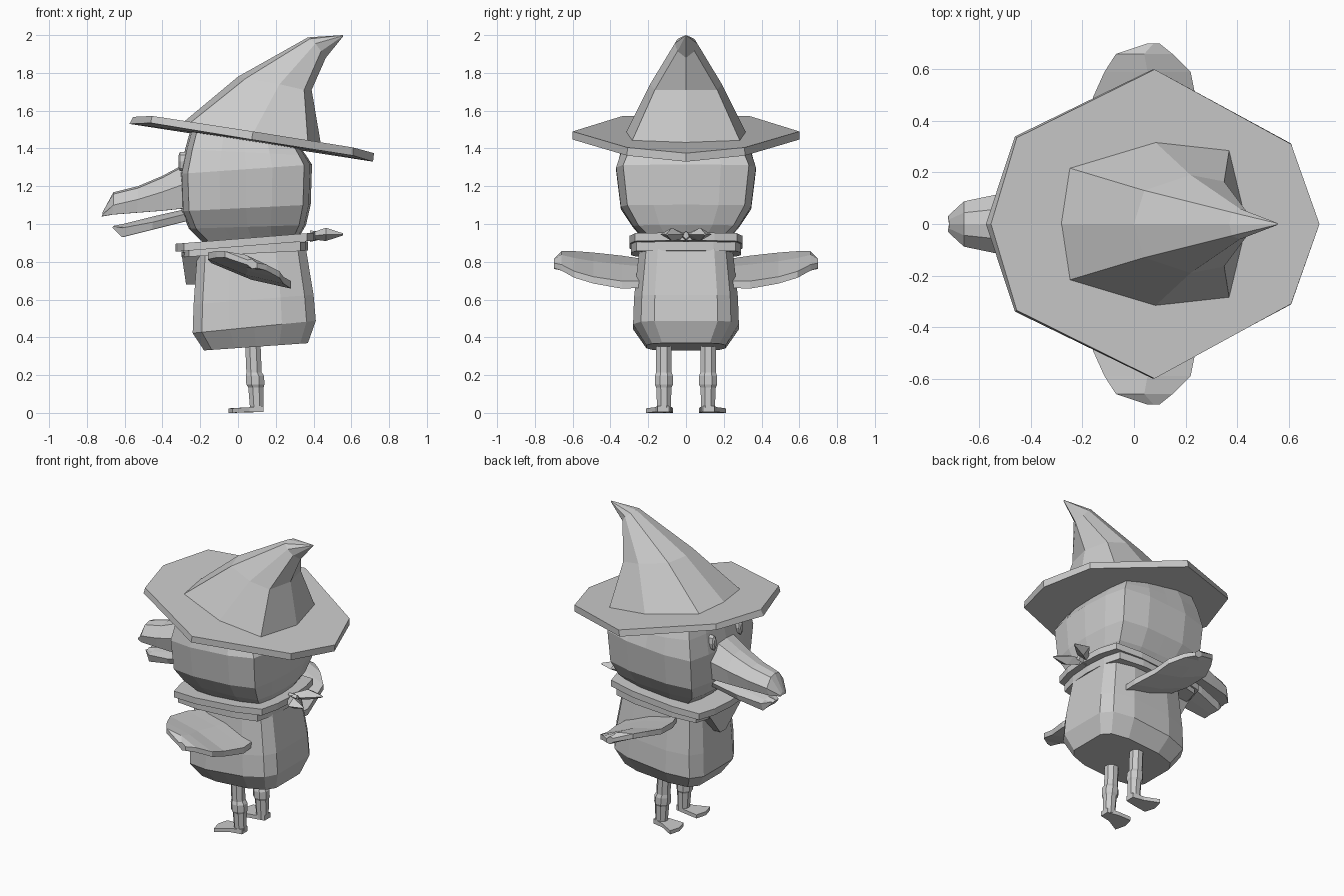
import bpy, bmesh, math
from mathutils import Vector

if "Cube" in bpy.data.objects:
    bpy.data.objects.remove(bpy.data.objects["Cube"])

grey = bpy.data.materials.new("plain_grey")
grey.diffuse_color = (0.6, 0.6, 0.6, 1)
grey.use_nodes = True
grey.node_tree.nodes["Principled BSDF"].inputs["Base Color"].default_value = grey.diffuse_color


def loft(name, rings, mirror=False):
    """Skin a list of equal-length rings into a closed flat-shaded solid."""
    bm = bmesh.new()
    loops = [[bm.verts.new(p) for p in ring] for ring in rings]
    n = len(loops[0])
    for a, b in zip(loops, loops[1:]):
        for i in range(n):
            j = (i + 1) % n
            bm.faces.new((a[i], a[j], b[j], b[i]))
    bm.faces.new(loops[0][::-1])
    bm.faces.new(loops[-1])
    bmesh.ops.remove_doubles(bm, verts=bm.verts, dist=0.0005)
    bmesh.ops.recalc_face_normals(bm, faces=bm.faces)
    mesh = bpy.data.meshes.new(name)
    bm.to_mesh(mesh)
    bm.free()
    mesh.materials.append(grey)
    obj = bpy.data.objects.new(name, mesh)
    bpy.context.collection.objects.link(obj)
    if mirror:  # second copy on the other side of y = 0
        mod = obj.modifiers.new("mirror", 'MIRROR')
        mod.use_axis = (False, True, False)
        mod.use_mirror_merge = False
    return obj


def both(half):
    """Complete a half ring (y >= 0, ends on y = 0) symmetrically."""
    return half + [(x, -y, z) for x, y, z in half[-2:0:-1]]


SQUARE = [(1, 0), (.97, .5), (.88, .9), (.4, 1), (0, 1),
          (-.4, 1), (-.88, .9), (-.97, .5), (-1, 0)]
ROUNDED = [(1, 0), (1, .6), (.85, .85), (.45, 1), (0, 1),
           (-.4, 1), (-.85, .85), (-1, .55), (-1, 0)]


def section(shape, x0, x1, w, z, slope):
    """Tilted horizontal cross-section between x0 and x1, half width w."""
    c, h = (x0 + x1) / 2, (x1 - x0) / 2
    return both([(c + u * h, v * w, z + u * h * slope) for u, v in shape])


# head
loft("head", [section(SQUARE, *s) for s in (
    (-.18, .33, .22, .92, .09), (-.26, .36, .28, .985, .03),
    (-.30, .385, .345, 1.085, .05), (-.308, .392, .37, 1.29, .07),
    (-.28, .36, .345, 1.38, -.05), (-.25, .33, .31, 1.455, -.17))])

# body
loft("body", [section(ROUNDED, *s) for s in (
    (-.18, .37, .21, .35, .07), (-.24, .412, .28, .455, .1),
    (-.235, .40, .275, .6, .08), (-.215, .355, .245, .88, .06))])

# two-layer collar
loft("collar_upper", [section(SQUARE, -.33, .41, .30, z, .08) for z in (.883, .925)])
loft("collar_lower", [section(SQUARE, -.30, .37, .292, z, .05) for z in (.842, .89)])

# pointed scarf hanging on the chest
loft("chest_scarf", [
    [(-.30, -.18, .85), (-.30, .18, .85), (-.275, .03, .68), (-.275, -.03, .68)],
    [(-.20, -.18, .85), (-.20, .18, .85), (-.225, .03, .68), (-.225, -.03, .68)]])


def diamond(x, y, z, w, h):
    return [(x, y + w, z), (x, y, z + h), (x, y - w, z), (x, y, z - h)]


# scarf tails and knot behind the neck
loft("scarf_tail", [diamond(.38, .01, .935, .012, .015), diamond(.465, .075, .945, .06, .035),
                    diamond(.555, .10, .945, .006, .006)], mirror=True)
loft("scarf_knot", [diamond(.38, 0, .935, .03, .03), diamond(.44, 0, .94, .022, .022)])

# hat brim
rim = [(.72, 0, 1.375), (.61, .31, 1.405), (.08, .60, 1.49), (-.455, .335, 1.572), (-.555, 0, 1.567)]
rim_low = [(.715, 0, 1.33), (.61, .312, 1.362), (.072, .60, 1.447), (-.462, .34, 1.535), (-.575, 0, 1.53)]
loft("hat_brim", [both(rim_low), both(rim)])

# bent hat crown
loft("hat_crown", [both(r) for r in (
    [(.44, 0, 1.415), (.37, .29, 1.43), (.08, .32, 1.48), (-.26, .22, 1.53), (-.30, 0, 1.53)],
    [(.39, 0, 1.71), (.35, .165, 1.71), (.22, .19, 1.74), (.04, .13, 1.77), (0, 0, 1.78)],
    [(.465, 0, 1.88), (.44, .045, 1.915), (.41, .06, 1.955), (.38, .045, 1.98), (.37, 0, 1.988)],
    [(.558, 0, 1.995), (.557, .003, 1.996), (.556, .004, 1.997), (.555, .003, 1.999), (.555, 0, 2)])])


def beak_ring(x, w, top, mid, low):
    return both([(x, 0, top), (x, w * .5, top - .01), (x, w, mid), (x - .005, w * .85, low), (x, 0, low)])


# beak
loft("beak_upper", [beak_ring(-.26, .17, 1.33, 1.22, 1.085), beak_ring(-.40, .14, 1.255, 1.17, 1.07),
                    beak_ring(-.53, .115, 1.20, 1.13, 1.06), beak_ring(-.66, .088, 1.168, 1.10, 1.05),
                    beak_ring(-.718, .035, 1.06, 1.05, 1.04)])
loft("beak_lower", [beak_ring(-.25, .13, 1.085, 1.06, 1.02), beak_ring(-.45, .11, 1.04, 1.01, .97),
                    beak_ring(-.61, .075, 1.00, .98, .93), beak_ring(-.66, .035, .99, .988, .982)])

# narrow oval eyes
loft("eye", [[(x, .14 + r * .022 * math.cos(a), 1.33 + r * .05 * math.sin(a))
              for a in (k * math.pi / 4 for k in range(8))]
             for x, r in ((-.27, 1), (-.308, 1), (-.316, .6))], mirror=True)


# wings: tilted plates that curl up towards the tip
def wing_ring(y, x0, x1, rise, t):
    f = lambda x: .79 - .32 * (x + .07) + rise
    m = (x0 + x1) / 2
    return [(x0, y, f(x0) - t * .5), (x0, y, f(x0) + t * .5), (m, y, f(m) + t),
            (x1, y, f(x1) + t * .5), (x1, y, f(x1) - t * .5), (m, y, f(m) - t)]


loft("wing", [wing_ring(.20, -.08, .27, 0, .036), wing_ring(.34, -.14, .28, 0, .04),
              wing_ring(.49, -.16, .24, .012, .036), wing_ring(.59, -.115, .22, .035, .034),
              wing_ring(.66, -.07, .15, .05, .032), wing_ring(.70, .05, .10, .045, .026)], mirror=True)

# legs with knobbly knees
loft("leg", [[(x + r * math.cos(a), .117 + r * math.sin(a), z)
              for a in (k * math.pi / 4 + math.pi / 8 for k in range(8))]
             for z, x, r in ((.38, .078, .044), (.215, .085, .044), (.195, .09, .052),
                             (.15, .092, .052), (.135, .095, .044), (.01, .1, .038))], mirror=True)

# flat webbed feet
sole = [(.135, .09), (.135, .15), (.06, .165), (-.03, .212), (-.05, .14), (-.03, .068), (.06, .075)]
loft("foot", [[(x, y, .005 if x > 0 else 0) for x, y in sole],
              [(x, y, .024 + max(0, x) * .1) for x, y in sole]], mirror=True)
